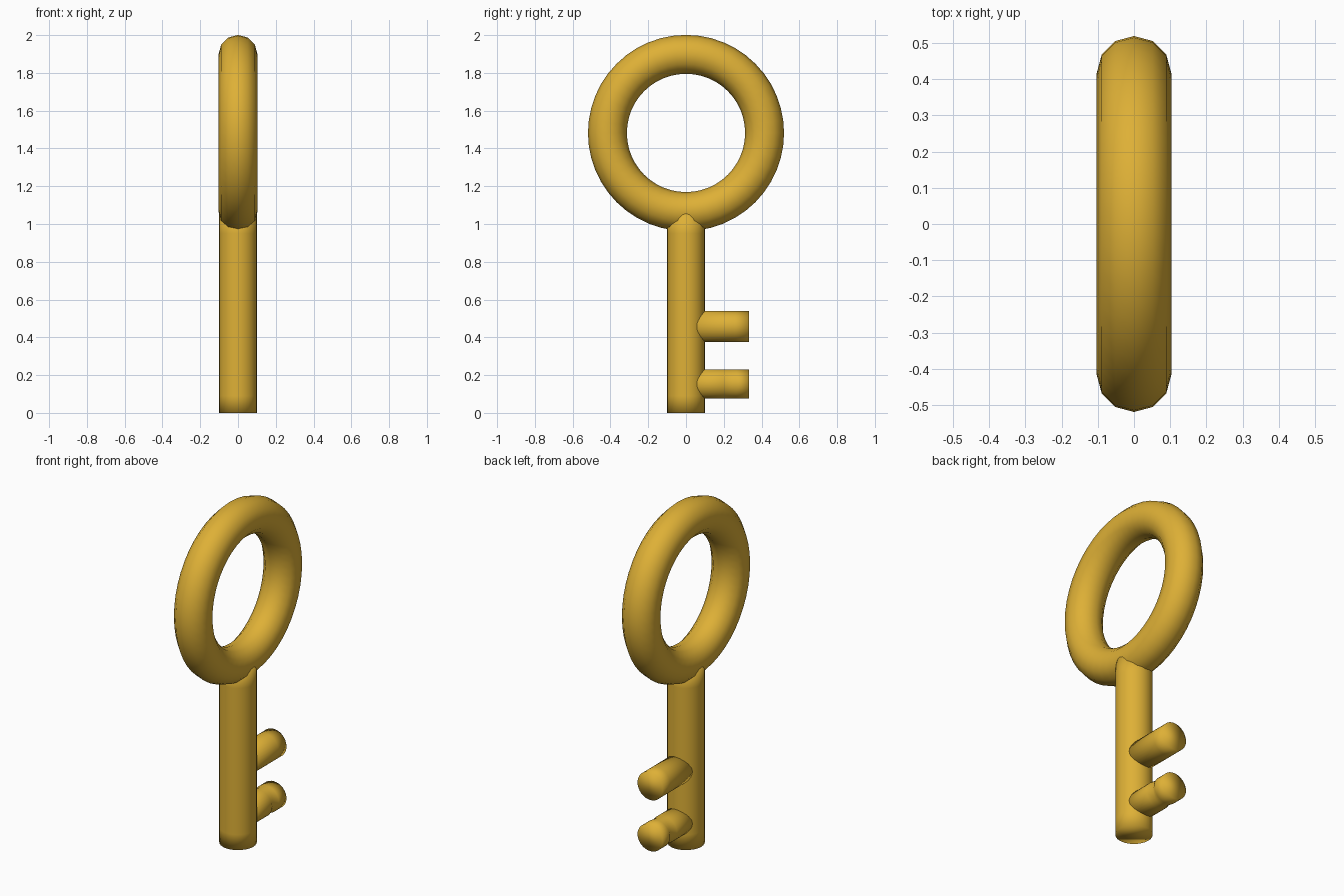
import bpy, bmesh
from math import sin, cos, pi, radians
from mathutils import Matrix

if "Cube" in bpy.data.objects:
    bpy.data.objects.remove(bpy.data.objects["Cube"])

gold = bpy.data.materials.new("gold")
gold.diffuse_color = (0.73, 0.435, 0.037, 1)
gold.use_nodes = True
gold.node_tree.nodes["Principled BSDF"].inputs["Base Color"].default_value = gold.diffuse_color


def rod(name, rings, matrix, sides=32):
    """Capped rod along local z; rings are (height, x radius, y radius)."""
    bm = bmesh.new()
    loops = [[bm.verts.new((rx * cos(2 * pi * i / sides), ry * sin(2 * pi * i / sides), h))
              for i in range(sides)] for h, rx, ry in rings]
    for a, b in zip(loops, loops[1:]):
        for i in range(sides):
            j = (i + 1) % sides
            bm.faces.new((a[i], a[j], b[j], b[i]))
    bm.faces.new(loops[0][::-1])
    bm.faces.new(loops[-1])
    bm.transform(matrix)
    for f in bm.faces:
        f.smooth = True
    mesh = bpy.data.meshes.new(name)
    bm.to_mesh(mesh)
    bm.free()
    mesh.materials.append(gold)
    obj = bpy.data.objects.new(name, mesh)
    bpy.context.collection.objects.link(obj)


# Ring handle, standing in the YZ plane
bpy.ops.mesh.primitive_torus_add(major_segments=48, minor_segments=12,
                                 major_radius=0.416, minor_radius=0.103,
                                 location=(0, 0, 1.482), rotation=(0, radians(90), 0))
handle = bpy.context.object
handle.name = "ring_handle"
handle.data.materials.append(gold)
bpy.ops.object.shade_smooth()

# Shaft
rod("shaft", [(z, 0.1, 0.1) for z in (0, 0.09, 0.95, 1.06)], Matrix())

# Teeth, pointing along +y
along_y = Matrix.Rotation(radians(-90), 4, 'X')
R = 0.082
rod("upper_tooth", [(y, R, R) for y in (0, 0.26, 0.333)],
    Matrix.Translation((0, 0, 0.457)) @ along_y)

# Lower tooth is pinched at the sides near its tip
r = 0.078
rod("lower_tooth", [(0, R, r), (0.2, R, r), (0.235, R * 0.78, r),
                    (0.265, R, r), (0.333, R, r)],
    Matrix.Translation((0, 0, 0.153)) @ along_y)
